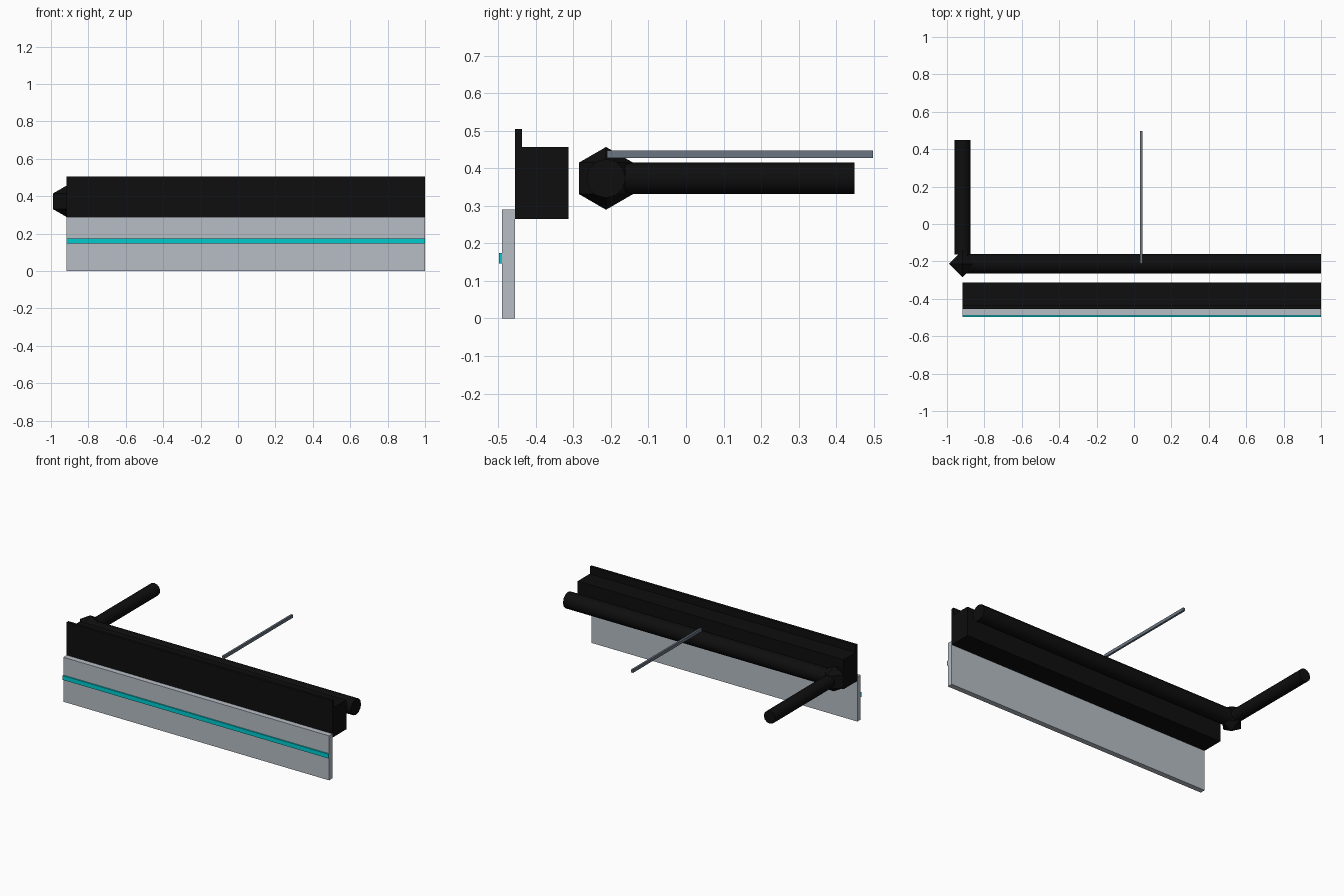
import bpy
import math
from mathutils import Vector

if "Cube" in bpy.data.objects:
    bpy.data.objects.remove(bpy.data.objects["Cube"])


def lin(c):
    c /= 255
    return c / 12.92 if c <= 0.04045 else ((c + 0.055) / 1.055) ** 2.4


def material(name, r, g, b):
    m = bpy.data.materials.new(name)
    m.diffuse_color = (lin(r), lin(g), lin(b), 1)
    m.use_nodes = True
    m.node_tree.nodes["Principled BSDF"].inputs["Base Color"].default_value = m.diffuse_color
    return m


BLACK = material("black", 14, 14, 14)
GREY = material("light_grey", 182, 189, 197)
TEAL = material("teal", 0, 203, 207)
SLATE = material("slate_grey", 106, 117, 130)


def box(name, lo, hi, mat):
    """Box between two opposite corners."""
    lo, hi = Vector(lo), Vector(hi)
    bpy.ops.mesh.primitive_cube_add(size=1, location=(lo + hi) / 2)
    ob = bpy.context.object
    ob.name = name
    for v in ob.data.vertices:
        v.co *= hi - lo
    ob.data.materials.append(mat)
    return ob


def tube(name, start, end, radius, mat):
    """Round bar between two points."""
    start, end = Vector(start), Vector(end)
    axis = end - start
    bpy.ops.mesh.primitive_cylinder_add(
        vertices=12, radius=radius, depth=axis.length,
        location=(start + end) / 2,
        rotation=axis.to_track_quat('Z', 'Y').to_euler())
    ob = bpy.context.object
    ob.name = name
    ob.data.materials.append(mat)
    bpy.ops.object.shade_smooth_by_angle(angle=math.radians(40))
    return ob


X0, X1 = -0.917, 1.0

# Front panel with its thin stripe
box("front_panel", (X0, -0.49, 0), (X1, -0.455, 0.29), GREY)
box("panel_stripe", (X0, -0.4985, 0.146), (X1, -0.49, 0.174), TEAL)

# Beam behind the panel, with an upright lip at the front edge
box("beam", (X0, -0.437, 0.265), (X1, -0.313, 0.457), BLACK)
box("beam_lip", (X0, -0.455, 0.265), (X1, -0.437, 0.505), BLACK)

# Long tube, eight-faced corner joint and rear arm
CY, CZ = -0.213, 0.373
tube("long_tube", (X0, CY, CZ), (X1, CY, CZ), 0.052, BLACK)
tube("rear_arm", (X0, -0.163, CZ), (X0, 0.449, CZ), 0.0417, BLACK)
bpy.ops.mesh.primitive_uv_sphere_add(segments=4, ring_count=2, radius=0.0835,
                                     location=(X0, CY, CZ))
joint = bpy.context.object
joint.name = "corner_joint"
joint.data.materials.append(BLACK)

# Thin rod resting on the long tube
box("thin_rod", (0.033, -0.21, 0.427), (0.046, 0.4985, 0.447), SLATE)
